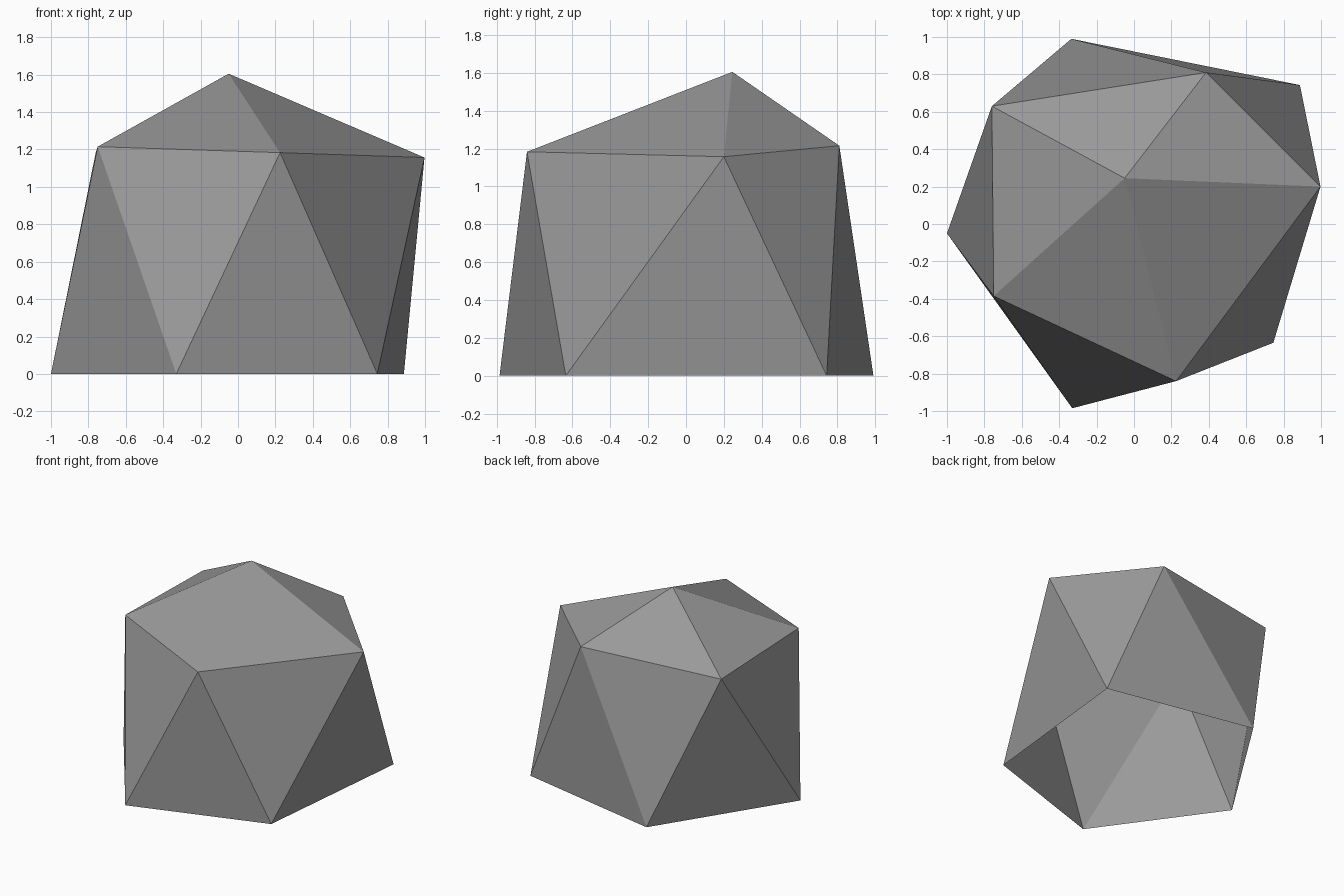
import bpy

if "Cube" in bpy.data.objects:
    bpy.data.objects.remove(bpy.data.objects["Cube"])

# Irregular low-poly rock: an uneven icosahedron with its bottom cap left open
apex = (-0.05, 0.245, 1.605)
upper = [(-0.76, 0.63, 1.187), (-0.75, -0.385, 1.215), (0.225, -0.84, 1.183),
         (0.997, 0.20, 1.157), (0.385, 0.81, 1.215)]
lower = [(-1.0, -0.05, 0), (-0.33, -0.985, 0), (0.745, -0.635, 0),
         (0.887, 0.743, 0), (-0.335, 0.99, 0)]

# Rings run counter-clockwise; each lower corner sits between two upper ones
n = len(upper)
faces = []
for i in range(n):
    j = (i + 1) % n
    u0, u1, l0, l1 = 1 + i, 1 + j, 1 + n + i, 1 + n + j
    faces += [(0, u0, u1),      # cap
              (u0, l0, u1),     # side pointing down
              (l0, l1, u1)]     # side pointing up

mesh = bpy.data.meshes.new("rock")
mesh.from_pydata([apex] + upper + lower, [], faces)
mesh.update()

# Plain grey stone
stone = bpy.data.materials.new("stone grey")
stone.diffuse_color = (0.32, 0.32, 0.32, 1)
stone.use_nodes = True
stone.node_tree.nodes["Principled BSDF"].inputs["Base Color"].default_value = stone.diffuse_color
mesh.materials.append(stone)

rock = bpy.data.objects.new("rock", mesh)
bpy.context.collection.objects.link(rock)
